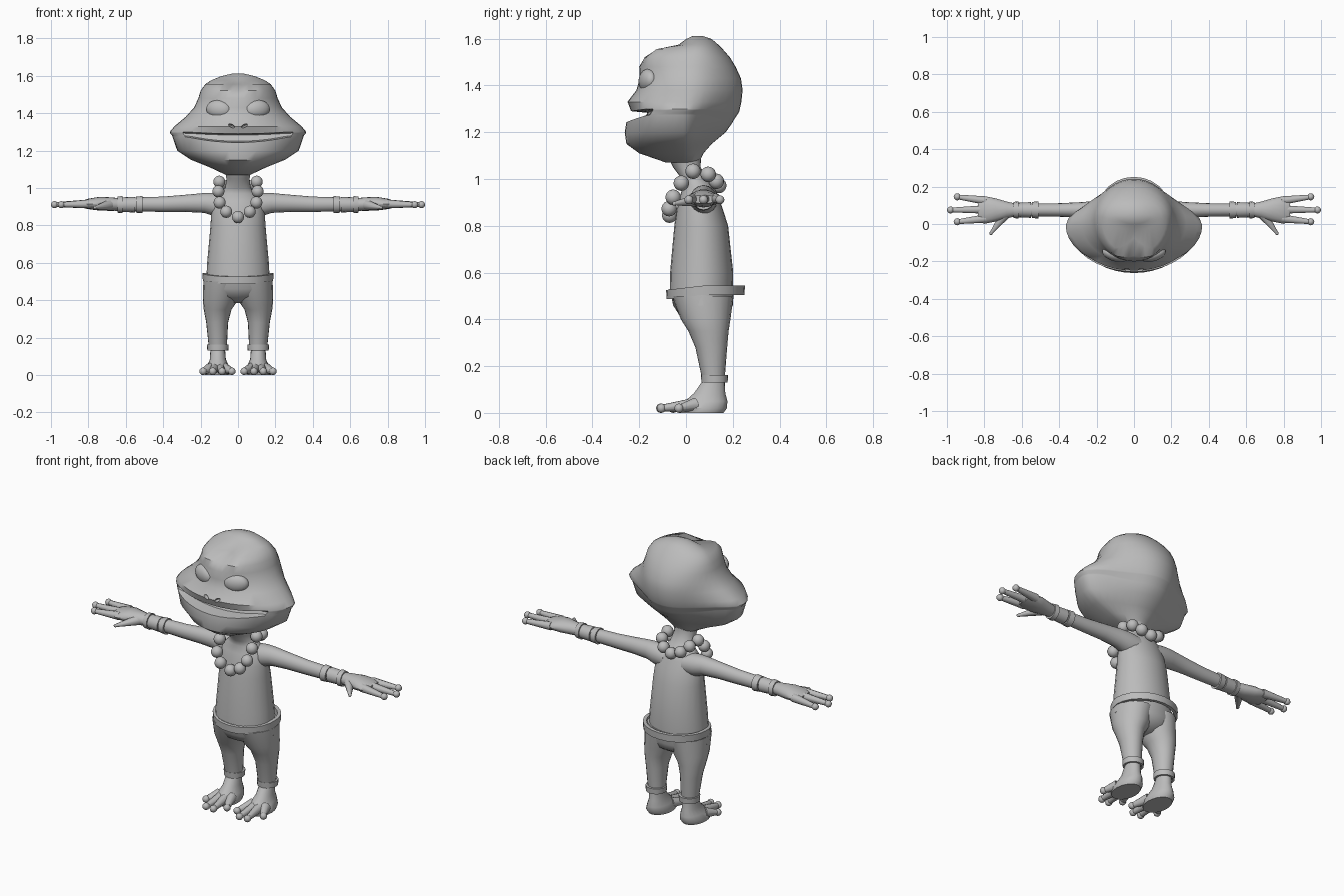
import bpy, bmesh, math
from mathutils import Vector, Matrix

if "Cube" in bpy.data.objects:
    bpy.data.objects.remove(bpy.data.objects["Cube"])

grey = bpy.data.materials.new("plain_grey")
grey.diffuse_color = (0.5, 0.5, 0.5, 1)
grey.use_nodes = True
grey.node_tree.nodes["Principled BSDF"].inputs["Base Color"].default_value = grey.diffuse_color


def make(name, bm, mirror=False):
    """Turn a bmesh into an object, optionally mirrored in x."""
    bmesh.ops.recalc_face_normals(bm, faces=bm.faces)
    me = bpy.data.meshes.new(name)
    bm.to_mesh(me)
    bm.free()
    me.materials.append(grey)
    ob = bpy.data.objects.new(name, me)
    bpy.context.collection.objects.link(ob)
    if mirror:
        mod = ob.modifiers.new("mirror", 'MIRROR')
        mod.use_mirror_merge = False
    return ob


def skin(bm, rings, closed=False):
    """Join rings of points with quads; cap the ends unless closed."""
    vs = [[bm.verts.new(p) for p in r] for r in rings]
    n = len(vs[0])
    pairs = list(zip(vs, vs[1:])) + ([(vs[-1], vs[0])] if closed else [])
    for a, b in pairs:
        for i in range(n):
            j = (i + 1) % n
            bm.faces.new((a[i], a[j], b[j], b[i]))
    if not closed:
        bm.faces.new(vs[0])
        bm.faces.new(vs[-1])


def oval(z, x0, x1, y0, y1, n=20):
    """Horizontal oval ring inside the given box."""
    return [((x0 + x1) / 2 + (x1 - x0) / 2 * math.cos(t), (y0 + y1) / 2 + (y1 - y0) / 2 * math.sin(t), z)
            for t in (2 * math.pi * i / n for i in range(n))]


def upright(x, z, ry, rz, n=16):
    """Oval ring facing along x, on the arm axis."""
    return [(x, .075 + ry * math.cos(t), z + rz * math.sin(t))
            for t in (2 * math.pi * i / n for i in range(n))]


def ball(bm, loc, scale, rot=Matrix(), seg=14):
    m = Matrix.Translation(loc) @ rot @ Matrix.Diagonal((*scale, 1))
    bmesh.ops.create_uvsphere(bm, u_segments=seg, v_segments=seg * 2 // 3, radius=1, matrix=m)


def digit(bm, a, b, r0, r1, tip):
    """Tapered finger or toe from a to b with a rounded tip."""
    a, b = Vector(a), Vector(b)
    d = b - a
    m = Matrix.Translation((a + b) / 2) @ d.to_track_quat('Z', 'Y').to_matrix().to_4x4()
    bmesh.ops.create_cone(bm, cap_ends=True, segments=10, radius1=r0, radius2=r1, depth=d.length, matrix=m)
    ball(bm, b, (tip, tip, tip), seg=12)


def head_ring(z, w, yf, yb, n=40):
    """Head section: oval face, round skull, flared cheeks, mouth slit and brow notch."""
    skull = min(w, .215 * math.sqrt(max(.09, 1 - (max(0, 1.36 - z) / .29) ** 2)))
    yw = -.01 + .18 * max(0, z - 1.28)
    inset = .07 if 1.245 < z < 1.287 else 0
    lift = (.03 if z < 1.26 else .01) if 1.24 < z < 1.295 else 0
    notch = max(0, .09 - 1.7 * abs(z - 1.555)) if z < 1.56 else 0
    ring = []
    for i in range(n):
        t = 2 * math.pi * i / n + math.pi / 2
        c, s = math.cos(t), math.sin(t)
        if s < 0:
            x, y = w * c, yw + (yw - yf) * s
            y += inset * math.sqrt(max(0, 1 - (x / .27) ** 2))
            y += notch * max(0, 1 - abs(x) / .1)
        else:
            x, y = skull * c + (w - skull) * c * abs(c) ** 5, yw + (yb - yw) * s
        ring.append((x, y, z + lift * min(1, (x / .27) ** 2)))
    return ring


# Head: z, half width, front y, back y
bm = bmesh.new()
skin(bm, [head_ring(*r) for r in [
    (1.07, .065, -.085, .055), (1.11, .15, -.20, .075), (1.15, .25, -.255, .11),
    (1.20, .325, -.262, .17), (1.243, .35, -.255, .20), (1.25, .352, -.25, .203),
    (1.283, .364, -.235, .225), (1.29, .365, -.235, .228), (1.33, .34, -.25, .237),
    (1.38, .28, -.212, .242), (1.43, .235, -.198, .235), (1.48, .212, -.20, .212),
    (1.52, .20, -.20, .188), (1.555, .175, -.165, .157), (1.575, .145, -.03, .137),
    (1.598, .09, .0, .11), (1.612, .03, .03, .07)]])
head = make("head", bm)

# Nostrils cut into the snout
bm = bmesh.new()
ball(bm, (.035, -.25, 1.333), (.02, .03, .009), Matrix.Rotation(-.5, 4, 'Y'), 10)
cutter = make("nostril_cutter", bm, True)
cutter.hide_render = True
cut = head.modifiers.new("nostrils", 'BOOLEAN')
cut.operation, cut.object = 'DIFFERENCE', cutter

# Eyes
bm = bmesh.new()
ball(bm, (.103, -.163, 1.42), (.07, .036, .05),
     Matrix.Rotation(.3, 4, 'Z') @ Matrix.Rotation(-.1, 4, 'Y'), 20)
make("eyes", bm, True)

# Torso and neck: z, half width, front y, back y
bm = bmesh.new()
skin(bm, [oval(z, -w, w, f, b, 24) for z, w, f, b in [
    (.50, .17, -.07, .20), (.60, .165, -.068, .202), (.80, .147, -.05, .18),
    (.87, .143, -.04, .158), (.93, .13, -.025, .137), (.97, .095, -.012, .12),
    (1.0, .068, -.018, .095), (1.05, .062, -.055, .062), (1.10, .07, -.08, .065)]])
make("torso", bm)

# Trousers: hips and legs
bm = bmesh.new()
skin(bm, [oval(z, -w, w, f, b, 24) for z, w, f, b in [
    (.53, .183, -.07, .205), (.46, .187, -.055, .20), (.42, .15, -.03, .185), (.385, .05, .04, .13)]])
make("hips", bm)
bm = bmesh.new()
skin(bm, [oval(*r) for r in [
    (.50, -.03, .185, -.06, .203), (.40, .0, .188, -.022, .19), (.35, .035, .183, .01, .182),
    (.28, .053, .17, .04, .176), (.14, .06, .155, .07, .165)]])
make("trouser_legs", bm, True)

# Belt: rectangular band that dips at the front
bm = bmesh.new()
band = [oval(z, -.16 - d, .16 + d, -.055 - d, .222 + d, 24)
        for z, d in [(.505, .01), (.505, .028), (.545, .03), (.545, .01)]]
skin(bm, [[(x, y, z - .02 * max(0, (.08 - y) / .17)) for x, y, z in r] for r in band], closed=True)
make("belt", bm)

# Ankle cuffs
bm = bmesh.new()
skin(bm, [oval(z, .108 - r, .108 + r, .122 - r, .122 + r) for z, r in
          [(.13, .045), (.13, .056), (.162, .058), (.162, .045)]], closed=True)
make("ankle_cuffs", bm, True)

# Feet with four ball-tipped toes
bm = bmesh.new()
skin(bm, [oval(*r) for r in [
    (0, .045, .175, -.03, .16), (.02, .04, .18, -.035, .175), (.05, .05, .165, -.005, .177),
    (.085, .065, .15, .035, .168), (.15, .07, .147, .08, .165)]])
for x, y in [(.033, -.055), (.085, -.108), (.135, -.105), (.187, -.03)]:
    digit(bm, (.11 + (x - .11) * .5, .04, .035), (x, y, .02), .03, .014, .02)
make("feet", bm, True)

# Arms: x, z, y radius, z radius
bm = bmesh.new()
skin(bm, [upright(*r) for r in [
    (.06, .905, .06, .06), (.13, .912, .058, .062), (.18, .92, .05, .053),
    (.28, .918, .042, .046), (.40, .913, .036, .041), (.66, .912, .033, .034)]])
make("arms", bm, True)

# Wristbands: two narrow rings and the wrap between them
bm = bmesh.new()
for x0, x1, r in [(.51, .545, .046), (.552, .618, .042), (.618, .645, .046)]:
    skin(bm, [upright(x, .911, q, q) for x, q in
              [(x0, .033), (x0, r), (x1, r - .003), (x1, .033)]], closed=True)
make("wristbands", bm, True)

# Hands: palm, thumb and three ball-tipped fingers
bm = bmesh.new()
skin(bm, [upright(*r) for r in [
    (.63, .912, .033, .033), (.68, .914, .045, .036), (.74, .916, .062, .037),
    (.80, .915, .074, .028), (.835, .913, .06, .018)]])
for y0, x1, y1 in [(.125, .945, .145), (.078, .981, .075), (.03, .945, .012)]:
    digit(bm, (.79, y0, .915), (x1, y1, .911), .024, .013, .019)
digit(bm, (.69, .05, .91), (.765, -.05, .895), .028, .008, .009)
make("hands", bm, True)

# Bead necklace
bm = bmesh.new()
for x, y, z in [(0, -.07, .845), (.063, -.072, .873), (.098, -.055, .922), (.105, -.02, .982),
                (.1, .03, 1.033), (.09, .095, 1.02), (.055, .13, .99), (0, .14, .972)]:
    for s in ((1, -1) if x else (1,)):
        ball(bm, (s * x, y, z), (.033,) * 3)
make("necklace_beads", bm)

# Smooth shading with crisp edges
for ob in bpy.context.scene.objects:
    ob.select_set(ob is not cutter)
bpy.context.view_layer.objects.active = head
bpy.ops.object.shade_smooth_by_angle(angle=math.radians(40))
